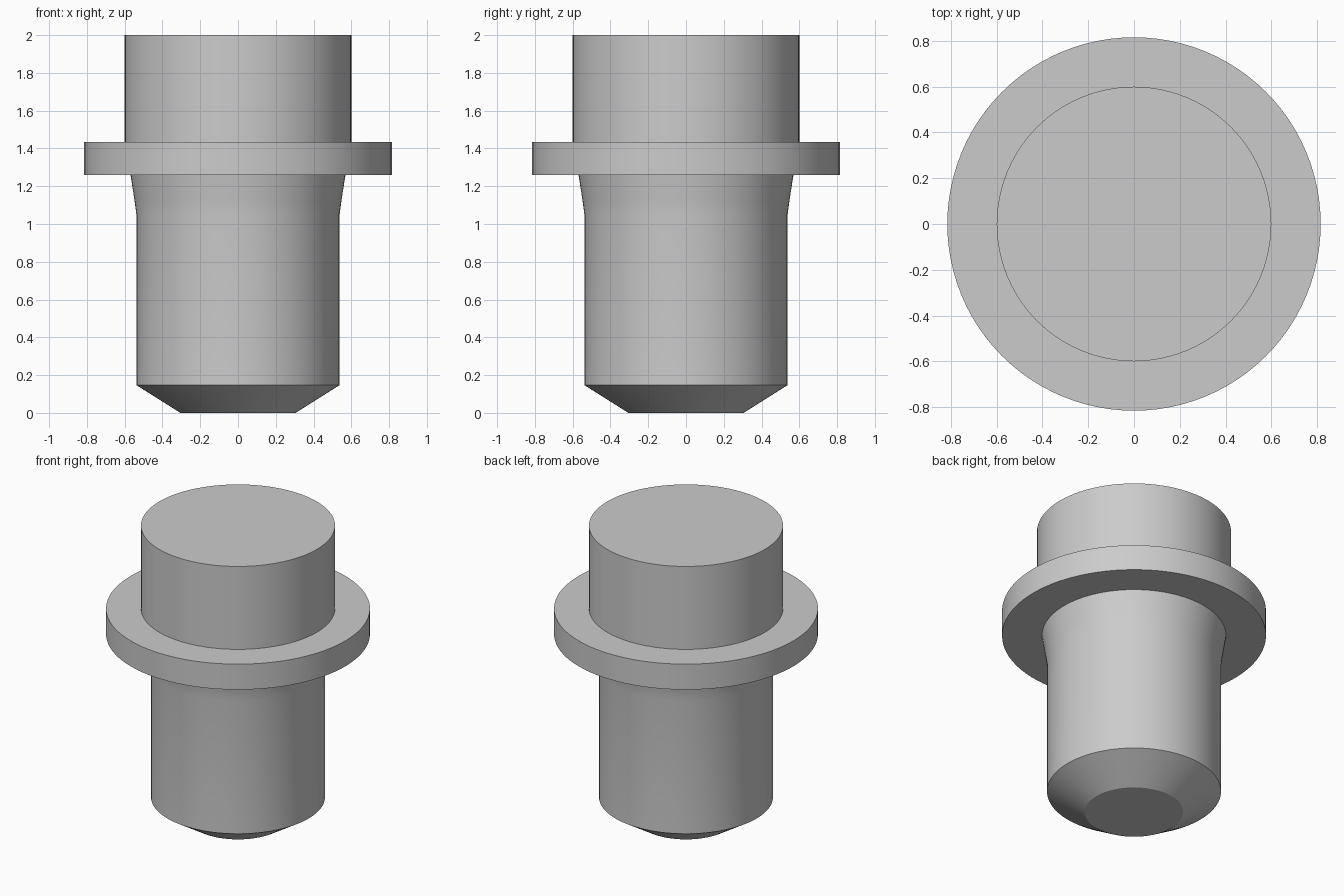
import bpy, bmesh, math

SIDES = 96

cube = bpy.data.objects.get("Cube")
if cube:
    bpy.data.objects.remove(cube, do_unlink=True)

steel = bpy.data.materials.new("grey_steel")
steel.use_nodes = True
GREY = (0.6, 0.6, 0.6, 1)
steel.diffuse_color = GREY
steel.node_tree.nodes["Principled BSDF"].inputs["Base Color"].default_value = GREY


def lathe(name, profile, cap_bottom=False, cap_top=False):
    """Revolve (radius, height) points, listed bottom to top, around z."""
    bm = bmesh.new()
    turns = [math.tau * i / SIDES for i in range(SIDES)]
    rings = [[bm.verts.new((r * math.cos(a), r * math.sin(a), z)) for a in turns]
             for r, z in profile]
    for low, high in zip(rings, rings[1:]):
        for i in range(SIDES):
            j = (i + 1) % SIDES
            bm.faces.new((low[i], low[j], high[j], high[i]))
    if cap_bottom:
        bm.faces.new(rings[0][::-1])
    if cap_top:
        bm.faces.new(rings[-1])
    mesh = bpy.data.meshes.new(name)
    bm.to_mesh(mesh)
    bm.free()
    mesh.materials.append(steel)
    obj = bpy.data.objects.new(name, mesh)
    bpy.context.collection.objects.link(obj)
    bpy.ops.object.select_all(action='DESELECT')
    obj.select_set(True)
    bpy.context.view_layer.objects.active = obj
    bpy.ops.object.shade_smooth_by_angle(angle=math.radians(25))
    return obj


# Shank with chamfered tip and a neck flaring up to the collar
lathe("shank", [(0.305, 0), (0.538, 0.147), (0.538, 1.05), (0.547, 1.12), (0.569, 1.26)],
      cap_bottom=True)

# Wide collar, open where the shank and head meet it
lathe("collar", [(0.569, 1.26), (0.816, 1.26), (0.816, 1.434), (0.6, 1.434)])

# Plain cylindrical head
lathe("head", [(0.6, 1.434), (0.6, 2)], cap_top=True)
